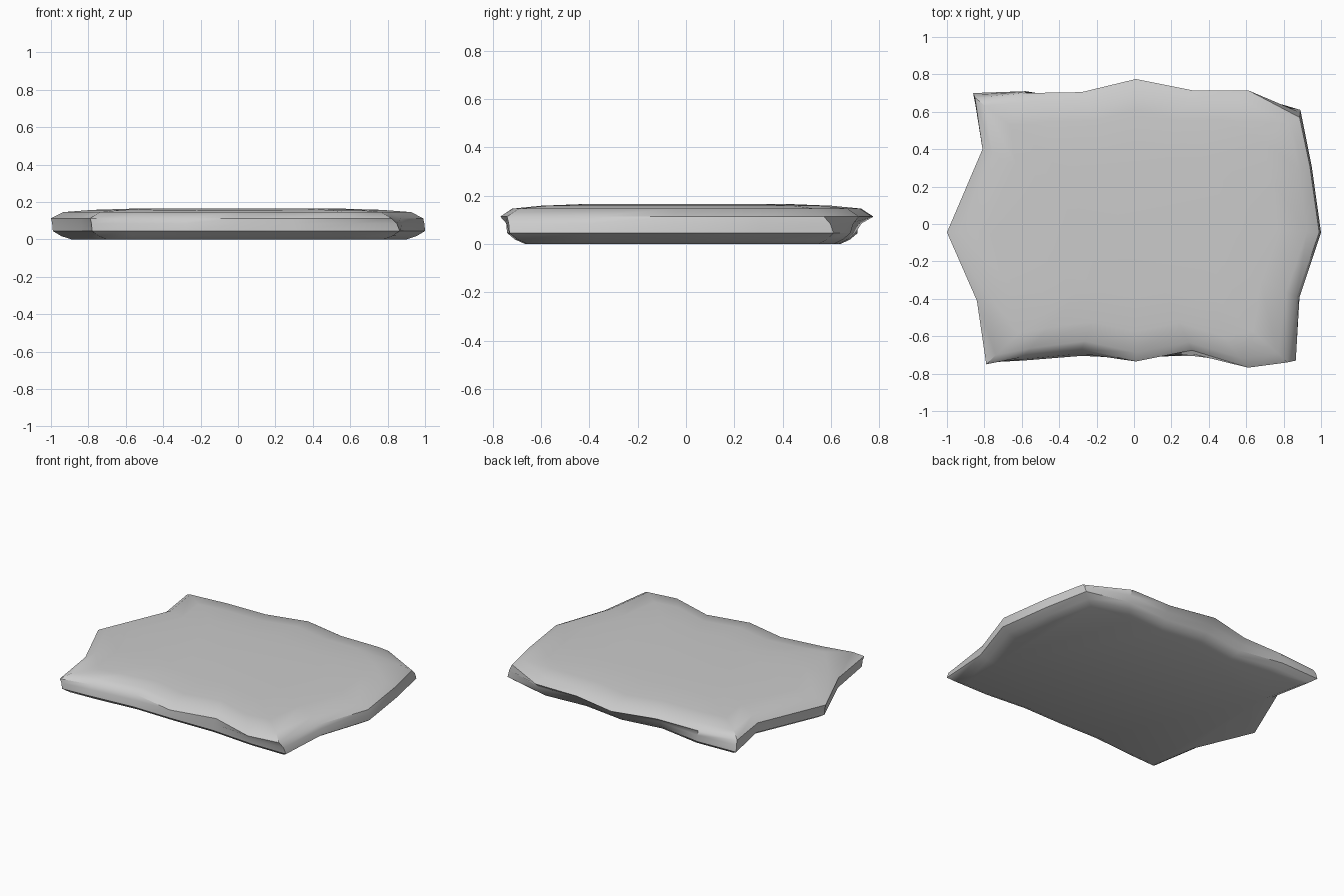
import bpy, bmesh

# Slab outline, anticlockwise: upper rim x, y then lower rim x, y
OUTLINE = [
    (-0.79, -0.75, -0.78, -0.74), (-0.59, -0.71, -0.59, -0.73), (-0.28, -0.67, -0.28, -0.705),
    (0.01, -0.735, 0.01, -0.71), (0.31, -0.675, 0.31, -0.705), (0.61, -0.768, 0.61, -0.73),
    (0.82, -0.74, 0.865, -0.73), (0.87, -0.39, 0.885, -0.39), (0.99, -0.045, 1.0, -0.045),
    (0.94, 0.31, 0.95, 0.31), (0.885, 0.57, 0.89, 0.61), (0.61, 0.715, 0.61, 0.68),
    (0.31, 0.715, 0.31, 0.66), (0.01, 0.775, 0.01, 0.70), (-0.28, 0.705, -0.28, 0.66),
    (-0.58, 0.70, -0.58, 0.71), (-0.85, 0.675, -0.86, 0.70), (-0.81, 0.40, -0.80, 0.40),
    (-1.0, -0.045, -0.99, -0.045), (-0.84, -0.41, -0.835, -0.41),
]

# Edge profile from the base up: height, scale, blend from lower to upper rim
PROFILE = [
    (0.0, 0.90, 0.0), (0.018, 0.955, 0.0), (0.045, 1.0, 0.0), (0.085, 1.0, 0.35),
    (0.113, 1.0, 1.0), (0.146, 0.935, 1.0), (0.158, 0.78, 1.0), (0.166, 0.52, 1.0),
]

bm = bmesh.new()
rings = []
for z, s, t in PROFILE:
    rings.append([bm.verts.new((s * (lx + (ux - lx) * t), s * (ly + (uy - ly) * t), z))
                  for ux, uy, lx, ly in OUTLINE])

# Side bands
n = len(OUTLINE)
for low, high in zip(rings, rings[1:]):
    for i in range(n):
        j = (i + 1) % n
        bm.faces.new((low[i], low[j], high[j], high[i]))

# Flat base and top
bm.faces.new(rings[0][::-1])
bm.faces.new(rings[-1])
bmesh.ops.recalc_face_normals(bm, faces=bm.faces)

mesh = bpy.data.meshes.new("stone_slab")
bm.to_mesh(mesh)
bm.free()
slab = bpy.data.objects.new("stone_slab", mesh)
bpy.context.collection.objects.link(slab)

# Smooth worn stone, keeping the rim edges crisp
bpy.context.view_layer.objects.active = slab
slab.select_set(True)
bpy.ops.object.shade_smooth_by_angle(angle=0.6)
